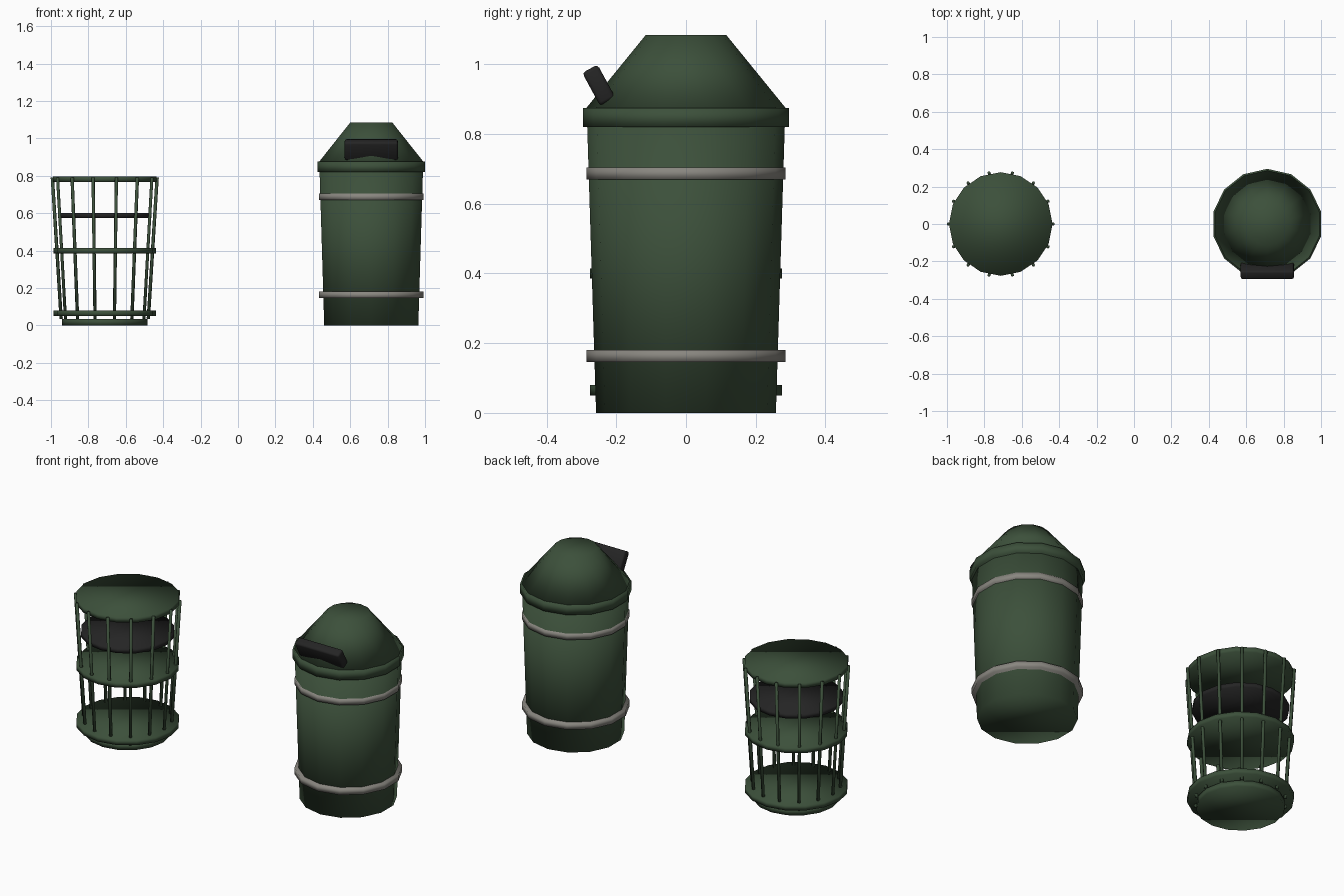
import bpy
from math import cos, sin, pi, radians
from mathutils import Vector

cube = bpy.data.objects.get("Cube")
if cube:
    bpy.data.objects.remove(cube, do_unlink=True)


def material(name, rgb):
    m = bpy.data.materials.new(name)
    m.use_nodes = True
    m.diffuse_color = (*rgb, 1)
    m.node_tree.nodes["Principled BSDF"].inputs["Base Color"].default_value = (*rgb, 1)
    return m


GREEN = material("dark green paint", (0.045, 0.08, 0.043))
GREY = material("grey metal", (0.25, 0.24, 0.215))
BLACK = material("black plastic", (0.018, 0.018, 0.018))


def finish(name, mat):
    ob = bpy.context.object
    ob.name = name
    ob.data.materials.append(mat)
    bpy.ops.object.shade_smooth()
    return ob


def drum(name, x, z0, z1, r0, r1, sides, mat):
    """Solid round part, standing upright, r0 below and r1 above."""
    bpy.ops.mesh.primitive_cone_add(vertices=sides, radius1=r0, radius2=r1,
                                    depth=z1 - z0, location=(x, 0, (z0 + z1) / 2))
    return finish(name, mat)


def rod(name, a, b, radius, mat):
    """Thin bar between two points."""
    d = b - a
    bpy.ops.mesh.primitive_cylinder_add(vertices=6, radius=radius, depth=d.length,
                                        location=(a + b) / 2,
                                        rotation=d.to_track_quat('Z', 'Y').to_euler())
    return finish(name, mat)


# Open basket: base, hoop plates and inner plate
BASKET_X = -0.7125
drum("basket_base", BASKET_X, 0, 0.035, 0.228, 0.228, 16, GREEN)
for name, z, r in (("lower", 0.065, 0.275), ("middle", 0.4, 0.275), ("top", 0.782, 0.277)):
    drum("basket_" + name + "_hoop", BASKET_X, z - 0.015, z + 0.015, r, r, 16, GREEN)
drum("basket_inner_plate", BASKET_X, 0.575, 0.602, 0.25, 0.25, 16, BLACK)

# Leaning basket bars
BARS = 14
for i in range(BARS):
    t = 2 * pi * i / BARS
    foot = Vector((BASKET_X + 0.233 * cos(t), 0.233 * sin(t), 0.035))
    tip = Vector((BASKET_X + 0.28 * cos(t), 0.28 * sin(t), 0.79))
    rod("basket_bar", foot, tip, 0.009, GREEN)

# Covered bin: body, rim, lid and bands
BIN_X = 0.7125
drum("bin_body", BIN_X, 0, 0.84, 0.258, 0.284, 14, GREEN)
drum("bin_lid_rim", BIN_X, 0.82, 0.875, 0.295, 0.295, 14, GREEN)
drum("bin_lid", BIN_X, 0.87, 1.085, 0.29, 0.115, 14, GREEN)
for name, z in (("lower", 0.163), ("upper", 0.687)):
    drum("bin_" + name + "_band", BIN_X, z - 0.017, z + 0.017, 0.286, 0.286, 14, GREY)

# Tilted flap over the opening
bpy.ops.mesh.primitive_cube_add(size=1, location=(BIN_X, -0.25, 0.94),
                                rotation=(radians(28.5), 0, 0))
flap = bpy.context.object
flap.scale = (0.284, 0.05, 0.108)
bpy.ops.object.transform_apply(location=False, rotation=False, scale=True)
finish("bin_flap", BLACK)
bevel = flap.modifiers.new("Bevel", 'BEVEL')
bevel.width = 0.01
bevel.segments = 2
